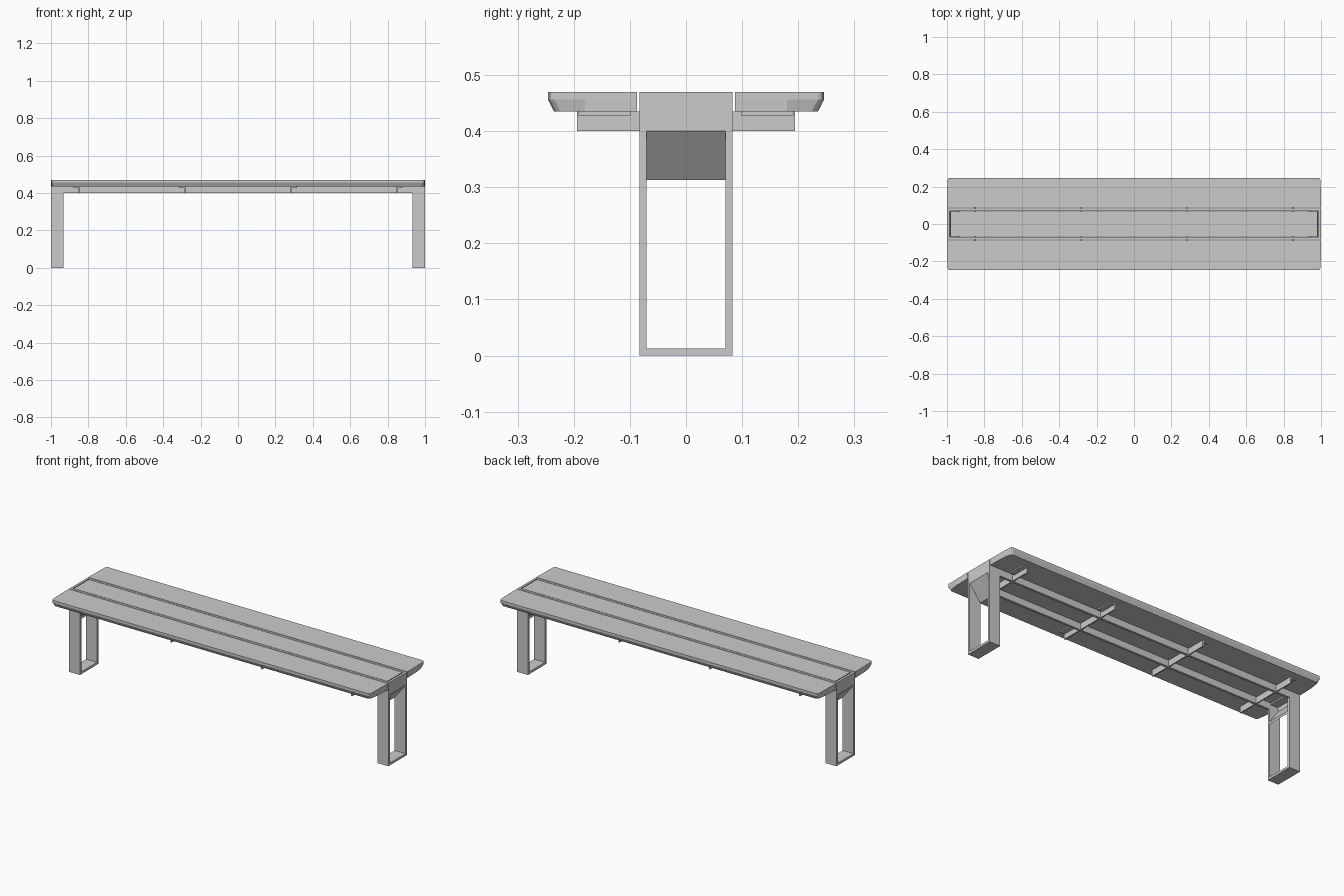
import bpy, bmesh

cube = bpy.data.objects.get("Cube")
if cube:
    bpy.data.objects.remove(cube, do_unlink=True)

grey = bpy.data.materials.new("plain grey")
grey.use_nodes = True
grey.diffuse_color = (0.6, 0.6, 0.6, 1)
grey.node_tree.nodes["Principled BSDF"].inputs["Base Color"].default_value = (0.6, 0.6, 0.6, 1)

HALF = 1.0           # half length of the bench
WIDE = 0.083         # half width of the steel frame
BAR = 0.013          # steel bar thickness
TOP, RAIL_LOW, SEAT_LOW = 0.47, 0.40, 0.435
LEG_IN = 0.932       # inner edge of the legs


def finish(name, bm):
    bmesh.ops.recalc_face_normals(bm, faces=bm.faces)
    mesh = bpy.data.meshes.new(name)
    bm.to_mesh(mesh)
    bm.free()
    mesh.materials.append(grey)
    obj = bpy.data.objects.new(name, mesh)
    bpy.context.collection.objects.link(obj)
    return obj


def box(name, xs, ys, zs):
    bm = bmesh.new()
    bmesh.ops.create_cube(bm, size=1)
    for v in bm.verts:
        for i, (a, b) in enumerate((xs, ys, zs)):
            v.co[i] = (a + b) / 2 + v.co[i] * (b - a)
    return finish(name, bm)


def loft(name, rings):
    """Closed solid through rings with equal point counts."""
    bm = bmesh.new()
    loops = [[bm.verts.new(p) for p in ring] for ring in rings]
    n = len(loops[0])
    for low, high in zip(loops, loops[1:]):
        for i in range(n):
            j = (i + 1) % n
            bm.faces.new((low[i], low[j], high[j], high[i]))
    bm.faces.new(loops[0][::-1])
    bm.faces.new(loops[-1])
    return finish(name, bm)


# Outer seat boards with rounded ends and a slanted lower edge
upper = [(1.0, 0.087), (0.999, 0.18), (0.997, 0.235), (0.994, 0.242), (0.986, 0.246)]
lower = [(1.0, 0.087), (0.997, 0.18), (0.99, 0.224), (0.986, 0.231), (0.978, 0.235)]


def outline(half, side, z):
    pts = half + [(-x, y) for x, y in reversed(half)]
    return [(x, y * side, z) for x, y in pts]


for side, label in ((-1, "front"), (1, "back")):
    loft(label + "_seat_board", [outline(lower, side, SEAT_LOW),
                                 outline(upper, side, 0.456),
                                 outline(upper, side, TOP)])
    # Long steel rail
    a, b = sorted((side * (WIDE - BAR), side * WIDE))
    box(label + "_rail", (-HALF, HALF), (a, b), (RAIL_LOW, TOP))

box("middle_seat_board", (-0.982, 0.982), (-0.067, 0.067), (SEAT_LOW, TOP))

# Frame ends and legs
for side, label in ((-1, "right"), (1, "left")):
    def span(a, b):
        return sorted((side * a, side * b))

    inner = WIDE - BAR
    box(label + "_end_bar", span(HALF - BAR, HALF), (-inner, inner), (RAIL_LOW, TOP))
    for s, where in ((-1, "front"), (1, "back")):
        box(f"{label}_{where}_leg", span(LEG_IN, HALF),
            sorted((s * inner, s * WIDE)), (0, RAIL_LOW))
    box(label + "_foot_bar", span(LEG_IN, HALF), (-inner, inner), (0, BAR))
    box(label + "_seat_support", span(0.94, 0.985), (-inner, inner), (0.427, SEAT_LOW))

    # Slanted brace plate between the legs
    profile = [(HALF, RAIL_LOW), (HALF - BAR, RAIL_LOW + 0.004),
               (LEG_IN, 0.327), (LEG_IN, 0.313)]
    loft(label + "_brace_plate",
         [[(side * x, y, z) for x, z in profile] for y in (-inner, inner)])

    # Cross bars with flanges that carry the outer boards
    for x, place in ((0.28, "inner"), (0.845, "outer")):
        box(f"{label}_{place}_cross_bar", span(x, x + 0.007),
            (-0.194, 0.194), (RAIL_LOW, SEAT_LOW))
        for s, where in ((-1, "front"), (1, "back")):
            box(f"{label}_{place}_{where}_flange", span(x + 0.007, x + 0.035),
                sorted((s * 0.098, s * 0.192)), (0.428, SEAT_LOW))
